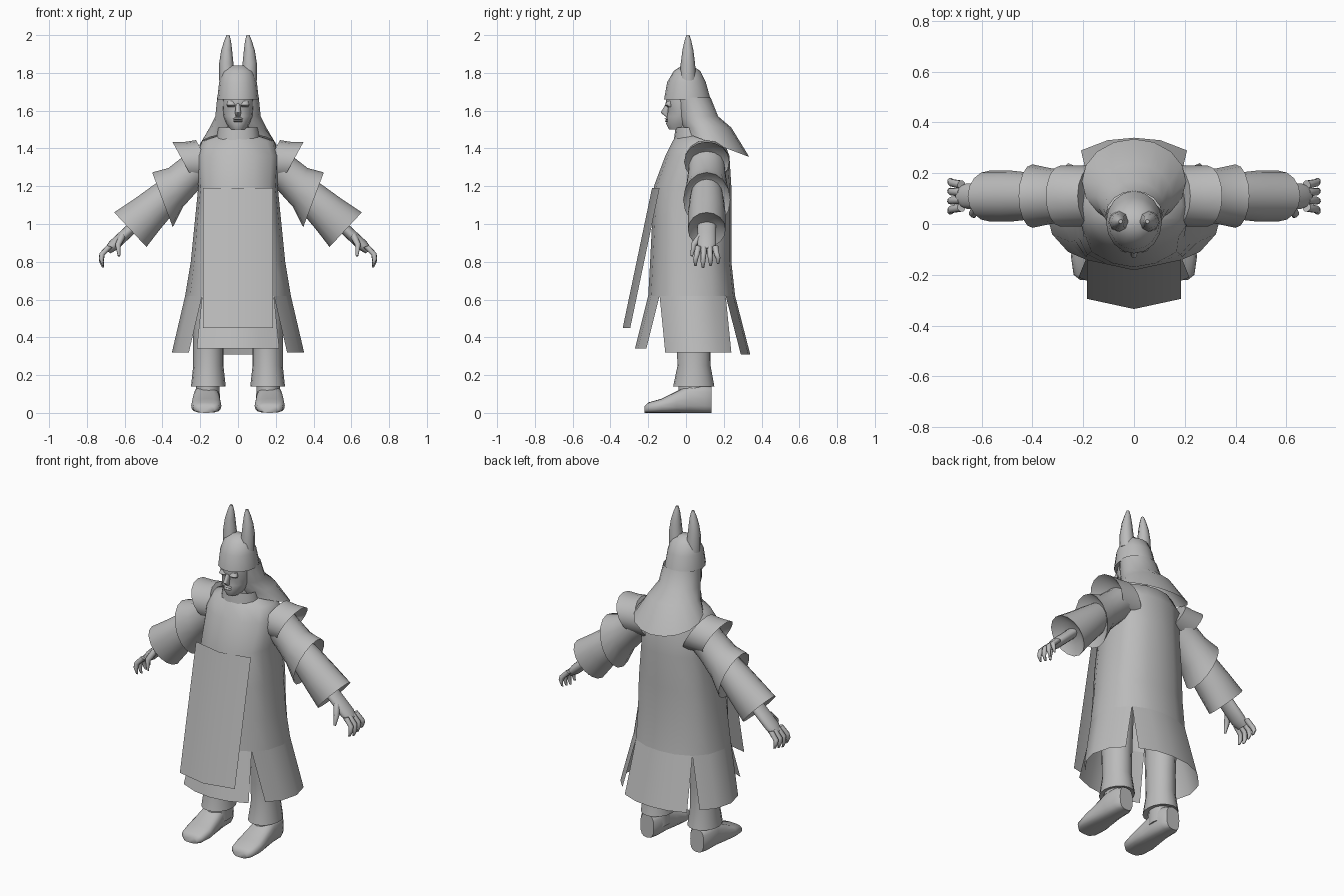
import bpy, bmesh, math
from mathutils import Vector

cube = bpy.data.objects.get("Cube")
if cube:
    bpy.data.objects.remove(cube, do_unlink=True)

colour = (.5, .5, .5, 1)
grey = bpy.data.materials.new("plain_grey")
grey.use_nodes = True
grey.diffuse_color = colour
grey.node_tree.nodes["Principled BSDF"].inputs["Base Color"].default_value = colour


def loft(name, rings, closed=True, caps=True, mirror=False):
    """Skin rings of points that all have the same count."""
    bm = bmesh.new()
    rows = [[bm.verts.new(point) for point in ring] for ring in rings]
    count = len(rows[0])
    for upper, lower in zip(rows, rows[1:]):
        for i in range(count if closed else count - 1):
            j = (i + 1) % count
            bm.faces.new((upper[i], upper[j], lower[j], lower[i]))
    if caps:
        bm.faces.new(rows[0])
        bm.faces.new(rows[-1])
    bmesh.ops.recalc_face_normals(bm, faces=bm.faces)
    mesh = bpy.data.meshes.new(name)
    bm.to_mesh(mesh)
    bm.free()
    mesh.materials.append(grey)
    obj = bpy.data.objects.new(name, mesh)
    bpy.context.collection.objects.link(obj)
    bpy.ops.object.select_all(action='DESELECT')
    obj.select_set(True)
    bpy.context.view_layer.objects.active = obj
    bpy.ops.object.shade_smooth_by_angle(angle=math.radians(50))
    if mirror:
        obj.modifiers.new("mirror", 'MIRROR')


def ring(centre, reach, width, sides=16, squareness=1):
    """Ellipse around a centre, spanned by two half-axis vectors."""
    points = []
    for k in range(sides):
        turn = math.tau * k / sides
        c, s = (math.copysign(abs(f(turn)) ** squareness, f(turn)) for f in (math.cos, math.sin))
        points.append(Vector(centre) + Vector(reach) * c + Vector(width) * s)
    return points


def upright(name, rows, x=0, caps=True, mirror=False):
    """Stack of level sections: front, back, height, half width, drop at the back."""
    rings = []
    for front, back, z, half, *drop in rows:
        fall = drop[0] / 2 if drop else 0
        rings.append(ring((x, (front + back) / 2, z - fall),
                          (0, (front - back) / 2, fall), (half, 0, 0)))
    loft(name, rings, caps=caps, mirror=mirror)


def arm(name, rows, lean, limit, broad=1, top=1.5, slope=.93):
    """Sections along the sloping arm: distance out, radius."""
    rings = []
    for x, radius in rows:
        reach = Vector((math.sin(lean), 0, math.cos(lean))) * radius
        width = min(radius * broad, limit)
        rings.append(ring((x, .11, top - slope * x), reach, (0, width, 0)))
    loft(name, rings, mirror=True)


def rod(name, path, radii, mirror=True):
    """Round tapering rod along a short path."""
    turn = (Vector(path[-1]) - Vector(path[0])).to_track_quat('Z', 'Y')
    loft(name, [ring(p, turn @ Vector((r, 0, 0)), turn @ Vector((0, r, 0)), sides=8)
                for p, r in zip(path, radii)], mirror=mirror)


# Robe body: half outline from front centre to back centre, then mirrored
def half_outline(z, side, front, back):
    corner = min(.19, side * .8)
    y_front, y_back = front + .06, back - .05
    flank = [(corner + (side - corner) * out, y_front + (y_back - y_front) * t, z)
             for out, t in ((.7, .2), (1, .5), (.7, .8))]
    return [(0, front, z), (corner / 2, front + .015, z), (corner, y_front, z), *flank,
            (corner, y_back, z), (corner / 2, back - .01, z), (0, back, z)]


def flip(points):
    return [(-x, y, z) for x, y, z in points]


def across(half):
    return flip(half[:0:-1]) + half


halves = [half_outline(*row) for row in (
    (1.47, .1, -.05, .13), (1.44, .19, -.07, .2), (1.36, .22, -.11, .23),
    (1.2, .21, -.17, .24), (1, .23, -.18, .24), (.8, .25, -.19, .24), (.62, .28, -.2, .26))]
loft("robe_body", [half + flip(half[-2:0:-1]) for half in halves], caps=False)


# Robe skirt panels, parted by four corner slits
def panel(name, top, hem, spread=1, push=(0, 0), mirror=False):
    rings = []
    for t in (0, .5, 1):
        rings.append([Vector(p).lerp(Vector((p[0] * spread + push[0], p[1] + push[1], hem)), t)
                      for p in top])
    loft(name, rings, closed=False, caps=False, mirror=mirror)


hip = halves[-1]
panel("robe_front_panel", across(hip[:3]), hem=.34, spread=1.15, push=(0, -.07))
panel("robe_side_panel", hip[2:7], hem=.32, push=(.07, .03), mirror=True)
panel("robe_back_panel", across(hip[:5:-1]), hem=.31, spread=1.1, push=(0, .08))

# Hanging front tabard
panel("tabard", across([(0, -.18, 1.19), (.185, -.14, 1.19)]), hem=.45, push=(0, -.155))

# Shoulder wings and layered sleeves
arm("shoulder_wing", [(.16, .13), (.22, .12), (.29, .12), (.23, .08)],
    lean=.5, limit=.12, top=1.33, slope=0)
arm("upper_sleeve", [(.18, .1), (.25, .1), (.33, .11), (.4, .155), (.37, .09)],
    lean=.36, limit=.125)
arm("lower_sleeve", [(.3, .07), (.39, .09), (.48, .105), (.57, .125), (.55, .07)],
    lean=.75, limit=.1)

# Hands
arm("palm", [(.53, .03), (.6, .03), (.66, .03), (.69, .02)], lean=.8, limit=.05, broad=1.8)
for k, word in enumerate(("index", "middle", "ring", "little")):
    root, tip = .065 + .03 * k, .05 + .04 * k
    curl = .01 * abs(k - 1)
    rod(word + "_finger", [(.68, root, .88), (.72, (root + tip) / 2, .84),
                           (.724, tip, .8 + curl), (.715, tip, .77 + curl)],
        radii=(.017, .015, .013, .007))
rod("thumb", [(.61, .08, .94), (.635, .04, .89), (.63, .03, .83)], radii=(.02, .016, .007))

# Head, neck and collar
upright("head", [(-.1, .08, 1.68, .08), (-.108, .08, 1.64, .083), (-.096, .08, 1.61, .082),
                 (-.102, .08, 1.57, .078), (-.105, .06, 1.53, .06), (-.09, .03, 1.5, .04)])
upright("neck", [(-.05, .08, 1.56, .06), (-.05, .1, 1.46, .07)])
upright("collar", [(-.03, .09, 1.49, .08), (-.055, .1, 1.51, .105), (-.065, .12, 1.44, .115)])

# Face details
upright("nose", [(-.105, -.08, 1.64, .01), (-.134, -.09, 1.59, .016), (-.11, -.09, 1.57, .012)])
upright("brow", [(-.1, -.07, 1.65, .02), (-.112, -.07, 1.63, .026), (-.1, -.07, 1.62, .02)],
        x=.034, mirror=True)
for word, z in (("upper", 1.557), ("lower", 1.545)):
    upright(word + "_lip", [(-.104, -.08, z + .006, .02), (-.113, -.08, z, .026),
                            (-.104, -.08, z - .006, .02)])

# Hood flowing into a short shoulder cape
upright("hood_crown", [(-.02, .03, 1.84, .04), (-.065, .075, 1.81, .08),
                       (-.1, .105, 1.75, .1), (-.116, .13, 1.66, .11)])
upright("hood_cape", [(-.06, .13, 1.67, .11), (-.05, .17, 1.57, .12),
                      (-.02, .24, 1.51, .15), (0, .335, 1.48, .205, .125)], caps=False)
rod("hood_horn", [(.055, .01, 1.76), (.062, .01, 1.85), (.06, .01, 1.92),
                  (.055, .01, 1.97), (.053, .01, 2)], radii=(.045, .038, .029, .018, .008))

# Trousers and shoes
upright("trouser_leg", [(-.07, .15, .75, .085), (-.05, .13, .38, .08), (-.045, .13, .25, .08),
                        (-.068, .15, .14, .092), (-.03, .11, .15, .06)], x=.157, mirror=True)
upright("shoe_ankle", [(-.04, .11, .19, .06), (-.04, .12, .06, .065)], x=.16, mirror=True)
loft("shoe", [ring((.168, y, height / 2), (0, 0, height / 2), (half, 0, 0), squareness=.7)
              for y, height, half in ((-.22, .035, .045), (-.2, .055, .07), (-.13, .075, .08),
                                      (-.05, .115, .074), (.02, .15, .066), (.1, .15, .064),
                                      (.135, .14, .045))], mirror=True)
